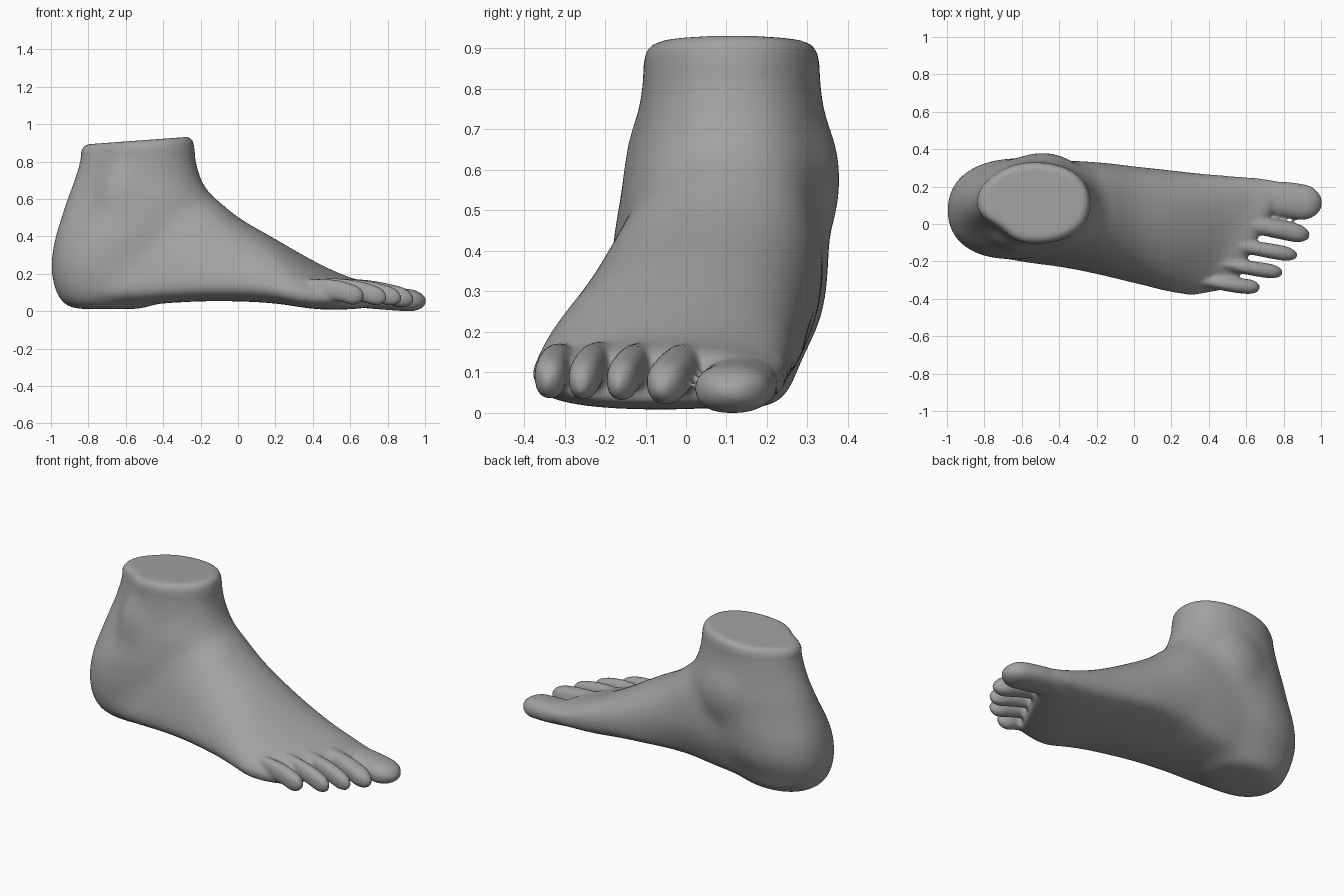
import bpy, bmesh, math
from mathutils import Vector

if "Cube" in bpy.data.objects:
    bpy.data.objects.remove(bpy.data.objects["Cube"])

N = 40


def spow(v, p):
    return math.copysign(abs(v) ** p, v)


def dense(rows, steps=5):
    """Catmull-Rom interpolation between section rows."""
    out = []
    for i in range(len(rows) - 1):
        a, b = rows[max(i - 1, 0)], rows[i]
        c, d = rows[i + 1], rows[min(i + 2, len(rows) - 1)]
        for k in range(steps):
            t = k / steps
            out.append([0.5 * (2 * q + (r - p) * t + (2 * p - 5 * q + 4 * r - s) * t * t
                               + (3 * q - p - 3 * r + s) * t ** 3)
                        for p, q, r, s in zip(a, b, c, d)])
    return out + [list(rows[-1])]


def loft(bm, rings):
    vs = [[bm.verts.new(p) for p in ring] for ring in rings]
    faces = [bm.faces.new(vs[0][::-1]), bm.faces.new(vs[-1])]
    for a, b in zip(vs, vs[1:]):
        for i in range(N):
            j = (i + 1) % N
            faces.append(bm.faces.new((a[i], a[j], b[j], b[i])))
    bmesh.ops.recalc_face_normals(bm, faces=faces)


ANG = [2 * math.pi * i / N for i in range(N)]
bm = bmesh.new()

# Heel and ankle: z, back x, front x, outer y, inner y
leg = [(0.015, -0.89, -0.50, -0.09, 0.22), (0.05, -0.945, -0.44, -0.14, 0.255),
       (0.13, -0.985, -0.38, -0.175, 0.285), (0.25, -1.002, -0.32, -0.19, 0.34),
       (0.40, -0.98, -0.22, -0.185, 0.355), (0.50, -0.95, -0.16, -0.17, 0.355),
       (0.60, -0.92, -0.14, -0.15, 0.36), (0.70, -0.885, -0.195, -0.125, 0.345),
       (0.80, -0.855, -0.225, -0.11, 0.335), (0.89, -0.835, -0.24, -0.10, 0.325),
       (0.915, -0.805, -0.27, -0.07, 0.30)]
rings = []
for z, x0, x1, y0, y1 in dense(leg):
    tilt = 0.07 * max(0, (z - 0.6) / 0.3)
    high = min(1, max(0, (z - 0.35) / 0.3))
    ring = []
    for a in ANG:
        c, s = math.cos(a), math.sin(a)
        # hollows either side of the tendon
        pull = 1
        if c < 0:
            pull -= high * (0.17 if s < 0 else 0.06) * (2 * c * s) ** 2
        x = (x0 + x1) / 2 + (x1 - x0) / 2 * spow(c, 0.9) * pull
        y = (y0 + y1) / 2 + (y1 - y0) / 2 * spow(s, 0.9) * pull
        ring.append((x, y, z + tilt * (x + 0.55)))
    rings.append(ring)
loft(bm, rings)

# Instep and ball: x, outer y, inner y, sole z, top z, peak shift, slant of section
body = [(-0.75, -0.175, 0.28, 0.04, 0.36, 0.06, 0), (-0.60, -0.21, 0.315, 0.035, 0.55, 0.08, 0),
        (-0.40, -0.235, 0.325, 0.045, 0.74, 0.09, 0),
        (-0.20, -0.275, 0.315, 0.055, 0.67, 0.10, 0), (0.0, -0.325, 0.30, 0.055, 0.51, 0.09, 0),
        (0.20, -0.365, 0.28, 0.045, 0.39, 0.07, 0.08), (0.40, -0.38, 0.26, 0.02, 0.27, 0.05, 0.28),
        (0.54, -0.37, 0.245, 0.012, 0.20, 0.02, 0.45), (0.66, -0.35, 0.225, 0.02, 0.165, 0, 0.52),
        (0.70, -0.335, 0.20, 0.035, 0.14, 0, 0.52)]
rings = []
for x, y0, y1, zb, zt, shift, slant in dense(body):
    mid = zb + min(0.09, (zt - zb) * 0.45)
    arch = 0.045 * math.exp(-((x + 0.05) / 0.28) ** 2)
    taper = 0.055 * min(1, max(0, (0.1 - x) / 0.3))
    ring = []
    for a in ANG:
        c, s = math.cos(a), math.sin(a)
        y = (y0 + y1) / 2 + (y1 - y0) / 2 * spow(c, 0.9) + shift * max(s, 0)
        if s > 0:
            z = mid + (zt - mid) * s
        else:
            z = mid - (mid - zb) * abs(s) ** 0.6 + arch * max(c, 0) * -s
        y -= taper * max(c, 0) * min(1, max(0, (0.28 - z) / 0.18))
        ring.append((x + slant * y, y, z))
    rings.append(ring)
loft(bm, rings)


# Toes: base, knuckle and tip centres, half width, half height
def toe(base, mid, tip, w, h):
    base, mid, tip = Vector(base), Vector(mid), Vector(tip)
    rings = []
    steps = 24
    for i in range(steps + 1):
        t = 1 - (1 - i / steps) ** 1.6
        p = base * (1 - t) ** 2 + mid * 2 * t * (1 - t) + tip * t * t
        d = ((mid - base) * (1 - t) + (tip - mid) * t).normalized()
        side = d.cross(Vector((0, 0, 1))).normalized()
        up = side.cross(d)
        end = math.sqrt(max(0.04, 1 - max(0, (t - 0.8) / 0.2) ** 2))
        swell = 0.87 + 0.13 * math.sin(math.pi * min(1, t * 0.85 + 0.1) * 1.5 - 1.6)
        rings.append([p + side * w * end * swell * spow(math.cos(a), 0.85)
                      + up * h * end * (1.05 - 0.1 * t) * spow(math.sin(a), 0.85) for a in ANG])
    loft(bm, rings)


toe((0.50, 0.13, 0.10), (0.76, 0.155, 0.075), (1.003, 0.095, 0.055), 0.096, 0.062)
toe((0.50, 0.01, 0.12), (0.74, -0.012, 0.13), (0.937, -0.066, 0.055), 0.051, 0.056)
toe((0.46, -0.10, 0.12), (0.69, -0.135, 0.14), (0.872, -0.17, 0.06), 0.040, 0.053)
toe((0.40, -0.20, 0.12), (0.63, -0.237, 0.145), (0.792, -0.262, 0.06), 0.039, 0.053)
toe((0.33, -0.295, 0.11), (0.53, -0.33, 0.145), (0.668, -0.34, 0.065), 0.040, 0.055)


# Ankle bones
def bump(loc, size):
    vs = bmesh.ops.create_uvsphere(bm, u_segments=24, v_segments=12, radius=1)["verts"]
    bmesh.ops.scale(bm, vec=size, verts=vs)
    bmesh.ops.translate(bm, vec=loc, verts=vs)


bump((-0.49, 0.28, 0.58), (0.19, 0.105, 0.20))
bump((-0.60, -0.04, 0.56), (0.17, 0.12, 0.26))

mesh = bpy.data.meshes.new("foot")
bm.to_mesh(mesh)
bm.free()
foot = bpy.data.objects.new("foot", mesh)
bpy.context.collection.objects.link(foot)
bpy.context.view_layer.objects.active = foot
foot.select_set(True)

# Fuse the parts into one skin
mod = foot.modifiers.new("fuse", "REMESH")
mod.mode = "VOXEL"
mod.voxel_size = 0.0105
bpy.ops.object.modifier_apply(modifier=mod.name)

# Soften the skin, fading out toward the toes
bm = bmesh.new()
bm.from_mesh(mesh)
for i in range(90):
    reach = 0.54 - 0.0035 * i
    area = [v for v in bm.verts if i < 3 or
            (v.co.x < reach + 0.5 * v.co.y and v.co.z < 0.85)]
    bmesh.ops.smooth_vert(bm, verts=area, factor=0.5,
                          use_axis_x=True, use_axis_y=True, use_axis_z=True)
low = min(v.co.z for v in bm.verts)
bmesh.ops.translate(bm, vec=(0, 0, -low), verts=bm.verts)
bm.to_mesh(mesh)
bm.free()
bpy.ops.object.shade_smooth()

# Mid-grey skin
grey = bpy.data.materials.new("mid_grey")
grey.diffuse_color = (0.36, 0.36, 0.36, 1)
grey.use_nodes = True
grey.node_tree.nodes["Principled BSDF"].inputs["Base Color"].default_value = grey.diffuse_color
mesh.materials.clear()
mesh.materials.append(grey)
